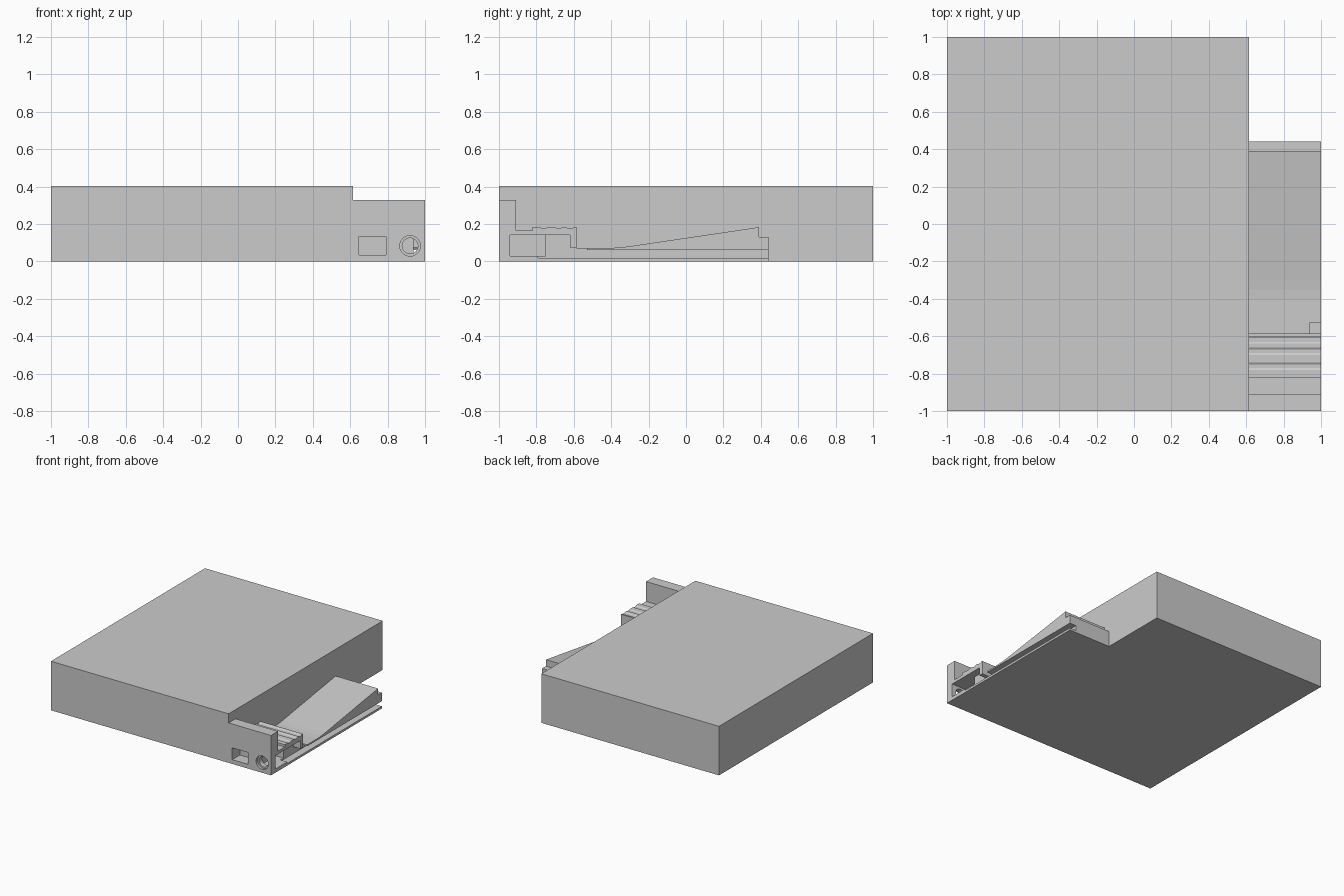
import bpy, bmesh, math
from mathutils import Matrix, Vector

if "Cube" in bpy.data.objects:
    bpy.data.objects.remove(bpy.data.objects["Cube"])

grey = bpy.data.materials.new("plain grey")
grey.diffuse_color = (0.6, 0.6, 0.6, 1)
grey.use_nodes = True
grey.node_tree.nodes["Principled BSDF"].inputs["Base Color"].default_value = grey.diffuse_color


def finish(name, bm):
    bmesh.ops.recalc_face_normals(bm, faces=bm.faces)
    me = bpy.data.meshes.new(name)
    bm.to_mesh(me)
    bm.free()
    ob = bpy.data.objects.new(name, me)
    me.materials.append(grey)
    bpy.context.collection.objects.link(ob)
    return ob


def box(name, x, y, z):
    bm = bmesh.new()
    bmesh.ops.create_cube(bm, size=1)
    lo = Vector((x[0], y[0], z[0]))
    hi = Vector((x[1], y[1], z[1]))
    for v in bm.verts:
        v.co = Vector([(v.co[i] + 0.5) * (hi[i] - lo[i]) + lo[i] for i in range(3)])
    return finish(name, bm)


def extrude_x(name, profile, x0, x1):
    bm = bmesh.new()
    f = bm.faces.new([bm.verts.new((x0, y, z)) for y, z in profile])
    r = bmesh.ops.extrude_face_region(bm, geom=[f])
    for v in r["geom"]:
        if isinstance(v, bmesh.types.BMVert):
            v.co.x = x1
    return finish(name, bm)


def cylinder_y(name, x, z, radius, y0, y1):
    bm = bmesh.new()
    m = Matrix.Translation((x, (y0 + y1) / 2, z)) @ Matrix.Rotation(math.pi / 2, 4, 'X')
    bmesh.ops.create_cone(bm, cap_ends=True, segments=32, radius1=radius,
                          radius2=radius, depth=y1 - y0, matrix=m)
    return finish(name, bm)


def boolean(target, other, op):
    mod = target.modifiers.new(op.lower(), 'BOOLEAN')
    mod.object, mod.operation, mod.solver = other, op, 'EXACT'
    other.hide_render = True
    other.hide_set(True)


# Main slab
box("main_body", (-1, 0.615), (-1, 1), (0, 0.403))

# Side bay: front plate, ridged block, thin bed, long ramp and end step
profile = [(-1, 0), (-1, 0.328), (-0.91, 0.328), (-0.91, 0.165), (-0.82, 0.165), (-0.82, 0.183)]
for y in (-0.78, -0.70, -0.64):          # shallow grooves in the block top
    profile += [(y, 0.183), (y + 0.01, 0.177), (y + 0.03, 0.177), (y + 0.04, 0.183)]
profile += [(-0.585, 0.183), (-0.585, 0.072), (-0.40, 0.072), (-0.35, 0.075), (-0.30, 0.081),
            (0.39, 0.183), (0.39, 0.13), (0.44, 0.13), (0.44, 0)]
bay = extrude_x("side_bay", profile, 0.615, 1)

# Openings: side pocket, edge channel, front window and stepped round hole
cuts = [
    box("pocket_cutter", (0.87, 1.1), (-0.94, -0.75), (0.03, 0.14)),
    box("shallow_pocket_cutter", (0.938, 1.1), (-0.76, -0.62), (0.025, 0.14)),
    box("channel_cutter", (0.938, 1.1), (-0.79, 0.5), (0.018, 0.06)),
    box("notch_cutter", (0.938, 1.1), (-0.63, -0.53), (0.03, 0.0735)),
    box("window_cutter", (0.647, 0.79), (-1.1, -0.90), (0.035, 0.132)),
    cylinder_y("rim_cutter", 0.92, 0.083, 0.055, -1.1, -0.98),
    cylinder_y("hole_cutter", 0.92, 0.083, 0.042, -1.1, -0.92),
]
for c in cuts:
    boolean(bay, c, 'DIFFERENCE')
